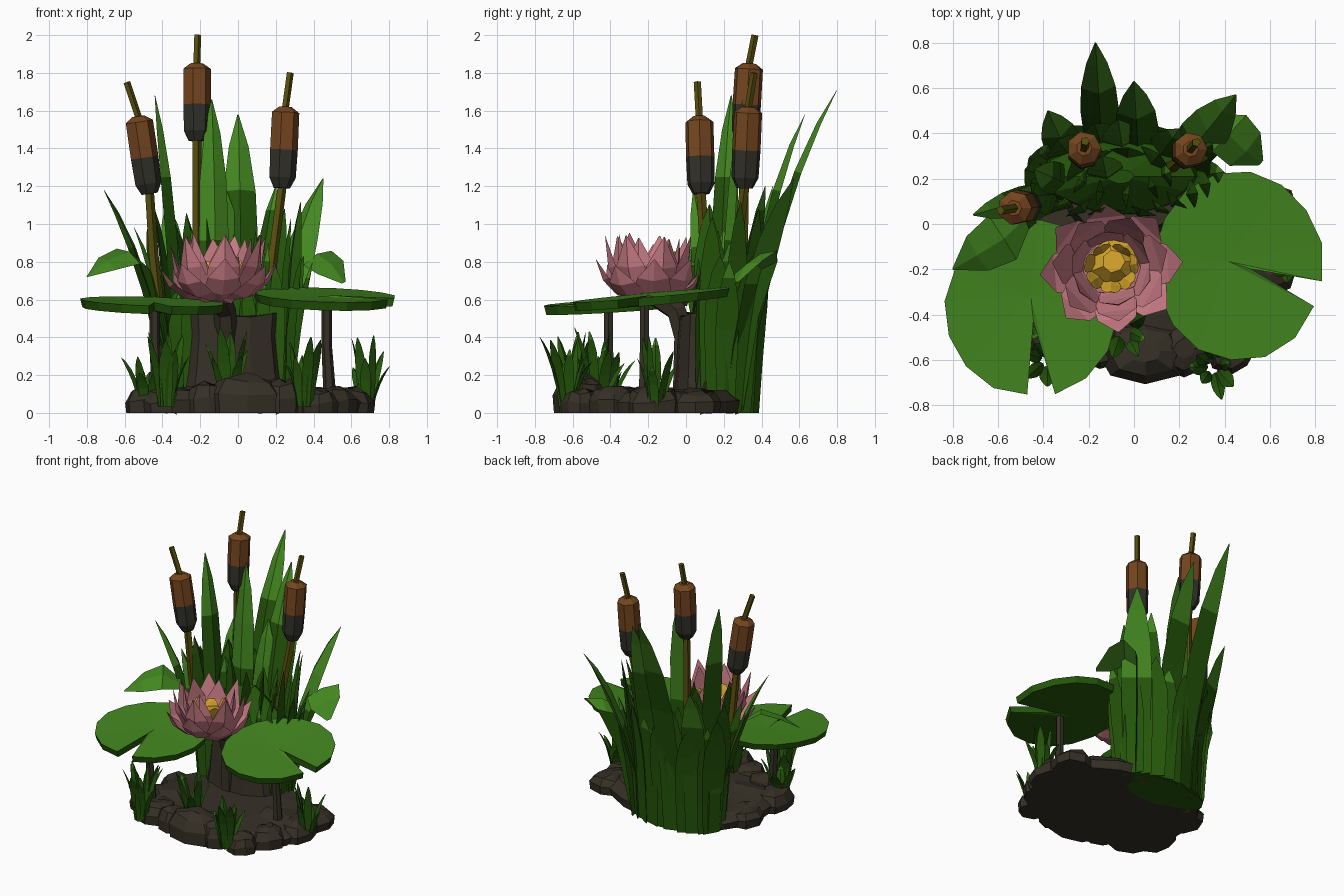
import bpy, bmesh, math, random
from mathutils import Vector as V

if "Cube" in bpy.data.objects:
    bpy.data.objects.remove(bpy.data.objects["Cube"])

random.seed(4)
R = random.uniform

def mat(name, c):
    m = bpy.data.materials.new(name)
    m.diffuse_color = (*c, 1)
    m.use_nodes = True
    m.node_tree.nodes["Principled BSDF"].inputs["Base Color"].default_value = m.diffuse_color
    return m

LIGHT = mat("leaf green", (0.056, 0.24, 0.014))
DARK = mat("deep green", (0.018, 0.092, 0.003))
BROWN = mat("cattail brown", (0.175, 0.06, 0.014))
CHAR = mat("cattail charcoal", (0.031, 0.03, 0.022))
MUD = mat("mud", (0.036, 0.029, 0.019))
PINK = mat("petal pink", (0.58, 0.2, 0.235))
GOLD = mat("stamen gold", (0.68, 0.38, 0.025))
OLIVE = mat("stalk olive", (0.095, 0.075, 0.004))

def finish(bm, name, mats):
    bmesh.ops.recalc_face_normals(bm, faces=bm.faces)
    me = bpy.data.meshes.new(name)
    bm.to_mesh(me)
    bm.free()
    for m in mats:
        me.materials.append(m)
    ob = bpy.data.objects.new(name, me)
    bpy.context.collection.objects.link(ob)
    return ob

def loft(bm, rings, mis=None):
    """Join rings of points into a closed solid; mis = material per span."""
    vs = [[bm.verts.new(p) for p in r] for r in rings]
    n = len(rings[0])
    for k in range(len(vs) - 1):
        for i in range(n):
            j = (i + 1) % n
            f = bm.faces.new((vs[k][i], vs[k][j], vs[k+1][j], vs[k+1][i]))
            f.material_index = mis[k] if mis else 0
    for r, m in ((vs[0], 0), (vs[-1], -1)):
        f = bm.faces.new(r)
        f.material_index = mis[m] if mis else 0

def ribbon(bm, pts, widths, fold=0.25, light_from=99, tilt=0):
    """Folded leaf with a triangular section, widest across its lean direction."""
    pts = [V(p) for p in pts]
    lean = pts[-1] - pts[-3]
    side = V((-lean.y, lean.x, 0)).normalized() + V((0, 0, tilt))
    rings = []
    for i, p in enumerate(pts):
        t = (pts[min(i+1, len(pts)-1)] - pts[max(i-1, 0)]).normalized()
        w = max(widths[i], 0.006) / 2
        rings.append([p - side * w, p + side * w, p + t.cross(side) * w * 2 * fold])
    loft(bm, rings, [int(k >= light_from) for k in range(len(pts) - 1)])

def blade(bm, base, tip, w, light=3):
    """Blade that rises steeply then leans towards its tip."""
    b, t = V(base), V(tip)
    c = V((b.x + (t.x-b.x)*.25, b.y + (t.y-b.y)*.25, b.z + (t.z-b.z)*.6))
    pts = [b*(1-s)**2 + c*2*s*(1-s) + t*s*s for s in (0, .25, .5, .7, .87, 1)]
    ribbon(bm, pts, [w*k for k in (.75, .9, 1, .9, .55, 0)], .22, light)

def tube(bm, pts, radii, n=6, mis=None):
    rings = []
    for i, p in enumerate(map(V, pts)):
        t = V(pts[min(i+1, len(pts)-1)]) - V(pts[max(i-1, 0)])
        q = V((0, 0, 1)).rotation_difference(t)
        rings.append([p + q @ V((radii[i]*math.cos(a*math.tau/n), radii[i]*math.sin(a*math.tau/n), 0))
                      for a in range(n)])
    loft(bm, rings, mis)

def mound(bm, c, levels, n, jit):
    """Irregular stacked rings: levels = (rx, ry, z)."""
    j = [R(1-jit, 1+jit) for _ in range(n)]
    loft(bm, [[(c[0]+rx*j[i]*math.cos(i*math.tau/n), c[1]+ry*j[i]*math.sin(i*math.tau/n),
                z + (R(-.015, .015) if z > 0 else 0)) for i in range(n)] for rx, ry, z in levels])

# mud base
bm = bmesh.new()
mound(bm, (.05, -.16), [(.6, .49, 0), (.62, .5, .06), (.55, .44, .11), (.3, .25, .13)], 18, .05)
finish(bm, "mud_base", [MUD])

# rocks around the rim
bm = bmesh.new()
for x, y, rx, ry, h in [(.05, -.56, .2, .14, .2), (-.15, -.53, .13, .12, .16), (.22, -.55, .12, .12, .17),
                        (-.35, -.46, .16, .14, .13), (-.48, -.34, .13, .15, .13), (.43, -.56, .11, .1, .12),
                        (.5, -.38, .13, .13, .13), (.6, -.17, .12, .15, .13), (-.45, -.03, .13, .14, .11),
                        (.58, .05, .15, .13, .12)]:
    mound(bm, (x, y), [(rx*.95, ry*.95, 0), (rx, ry, h*.45), (rx*.75, ry*.75, h*.85), (rx*.35, ry*.35, h)], 8, .1)
finish(bm, "rim_rocks", [MUD])

# stump behind the flower, with the flower stem
bm = bmesh.new()
mound(bm, (-.04, .1), [(.3, .17, 0), (.26, .15, .2), (.24, .14, .4), (.25, .13, .52)], 11, .08)
finish(bm, "mud_stump", [MUD])
bm = bmesh.new()
tube(bm, [(-.06, -.01, .05), (-.06, -.01, .4), (-.07, -.05, .54), (-.1, -.16, .62)], [.07, .06, .06, .06])
finish(bm, "flower_stem", [MUD])

# solid heart of the reed clump
bm = bmesh.new()
mound(bm, (-.06, .21), [(.34, .15, 0), (.36, .17, .3), (.33, .16, .6), (.06, .03, .8)], 14, .06)
finish(bm, "reed_clump_core", [DARK])

# tall blades, then the filler rings
bm = bmesh.new()
for base, tip, w, li in [((-.14, .32, 0), (-.17, .8, 1.71), .17, 3), ((.02, .3, 0), (0, .63, 1.58), .19, 3),
                         ((.2, .26, 0), (.45, .57, 1.24), .21, 2), ((-.3, .18, 0), (-.44, .24, 1.68), .15, 3),
                         ((-.28, .28, 0), (-.38, .5, 1.12), .17, 3), ((-.36, .14, 0), (-.71, .04, 1.18), .13, 3),
                         ((-.12, .2, 0), (-.14, .3, 1.66), .16, 2), ((-.34, .1, 0), (-.55, .12, .98), .13, 3),
                         ((.1, .28, 0), (.2, .42, 1.2), .15, 4), ((-.05, .33, 0), (-.07, .46, 1.2), .17, 2)]:
    blade(bm, base, tip, w, li)
for n, ring, lo, hi in ((24, 1, .75, 1.12), (9, .5, .85, 1.1)):
    for i in range(n):
        a = i * math.tau / n
        s = math.sin(a)
        front = s < -.6 and abs(math.cos(a)) < .75
        h, k = (R(.62, .85), 1.05) if front and ring == 1 else (R(lo, hi), R(1.15, 1.4))
        bx, by = .34*ring*math.cos(a), .16*ring*s
        blade(bm, (-.06+bx, .21+by, 0), (-.06+bx*k, .21+by*k + (.03 if s > 0 else .02), h), R(.12, .18),
              4 if i % 5 == 0 else 9)
finish(bm, "reed_blades", [DARK, LIGHT])

# leaves bent over to each side
bm = bmesh.new()
ribbon(bm, [(-.34, .1, 0), (-.42, .06, .5), (-.49, .02, .77), (-.58, -.06, .83), (-.69, -.13, .79), (-.8, -.2, .72)],
       [.06, .07, .1, .23, .18, 0], .1, 2, -.35)
ribbon(bm, [(.22, .28, 0), (.28, .36, .5), (.35, .44, .78), (.42, .4, .82), (.49, .33, .77), (.56, .27, .69)],
       [.06, .07, .12, .22, .2, .03], .1, 2, .35)
finish(bm, "bent_leaves", [DARK, LIGHT])

# cattails: stalk, head start, head end, tip
for name, base, mid, lo, hi, tip in [
        ("left", (-.36, .12, 0), (-.45, .1, .85), (-.47, .08, 1.16), (-.53, .07, 1.57), (-.59, .06, 1.75)),
        ("middle", (-.23, .28, 0), (-.22, .3, .75), (-.22, .31, 1.44), (-.22, .335, 1.85), (-.215, .365, 2.0)),
        ("right", (.1, .22, 0), (.18, .26, .8), (.23, .31, 1.19), (.25, .33, 1.62), (.275, .36, 1.8))]:
    bm = bmesh.new()
    tube(bm, [base, mid, lo, hi, tip], [.03, .028, .026, .02, .02], 5)
    finish(bm, name + "_cattail_stalk", [OLIVE])
    bm = bmesh.new()
    a, b = V(lo), V(hi)
    tube(bm, [a.lerp(b, t) for t in (0, .13, .47, .93, 1)], [.045, .073, .077, .076, .035], 7, [0, 0, 1, 1])
    finish(bm, name + "_cattail_head", [CHAR, BROWN])

# lily pads with a notch, dark underneath
def pad(name, c, rx, ry, notch, half, slope, stalk):
    bm = bmesh.new()
    n, rim = 15, []
    for i in range(n + 1):
        a = notch + half + (math.tau - 2*half) * i / n
        k = R(.98, 1.02)
        rim.append((c[0]+rx*k*math.cos(a), c[1]+ry*k*math.sin(a)))
    rim.append((c[0]+.06*math.cos(notch), c[1]+.06*math.sin(notch)))
    zf = lambda x, y: c[2] + slope[0]*(x-c[0]) + slope[1]*(y-c[1])
    top = [bm.verts.new((x, y, zf(x, y))) for x, y in rim]
    bot = [bm.verts.new((c[0]+(x-c[0])*.97, c[1]+(y-c[1])*.97, zf(x, y)-.045)) for x, y in rim]
    m = len(rim)
    ct = bm.verts.new((c[0]-.05*math.cos(notch), c[1]-.05*math.sin(notch), c[2]-.008))
    cb = bm.verts.new(ct.co - V((0, 0, .045)))
    for i in range(m):
        j = (i + 1) % m
        bm.faces.new((top[i], top[j], ct)).material_index = 1
        bm.faces.new((bot[i], cb, bot[j]))
        bm.faces.new((top[i], bot[i], bot[j], top[j]))
    finish(bm, name, [DARK, LIGHT])
    bm = bmesh.new()
    tube(bm, [(stalk[0], stalk[1], .03), (stalk[0]-.02, stalk[1], .35), (stalk[0]-.02, stalk[1], c[2]-.02)],
         [.035, .028, .028])
    finish(bm, name + "_stalk", [MUD])

pad("left_lily_pad", (-.45, -.37, .59), .385, .39, math.radians(-84), .16, (-.035, .06), (-.42, -.41))
pad("right_lily_pad", (.46, -.18, .625), .375, .42, math.radians(-18), .14, (-.03, .09), (.49, -.22))

# water lily: three rings of petals over a cup
FX, FY = -.1, -.195
def petals(bm, n, off, prof, widths, fold):
    for i in range(n):
        a = off + i * math.tau / n
        h = R(-.03, .03)
        ribbon(bm, [(FX + r*math.cos(a), FY + r*.9*math.sin(a), z + h*k/3) for k, (r, z) in enumerate(prof)],
               widths, fold)

bm = bmesh.new()
mound(bm, (FX, FY), [(.08, .07, .59), (.15, .13, .65), (.13, .12, .7)], 9, .03)
petals(bm, 8, .1, [(.05, .6), (.17, .64), (.25, .7), (.315, .79)], [.06, .2, .17, 0], -.15)
petals(bm, 7, .35, [(.05, .61), (.15, .66), (.21, .76), (.26, .91)], [.06, .19, .17, 0], -.18)
petals(bm, 6, .7, [(.04, .62), (.12, .7), (.155, .8), (.18, .95)], [.06, .16, .16, 0], -.18)
finish(bm, "lily_petals", [PINK])

# golden stamens
bm = bmesh.new()
mound(bm, (FX+.01, FY+.03), [(.1, .1, .66), (.11, .1, .72), (.05, .05, .77)], 7, .06)
petals(bm, 7, .2, [(.05, .68), (.09, .74), (.11, .79), (.12, .82)], [.06, .09, .08, .04], .15)
finish(bm, "lily_stamens", [GOLD])

# small grass tufts on the bank
bm = bmesh.new()
for x, y, h, s in [(.35, -.63, .37, .13), (.68, -.16, .38, .11), (-.48, -.42, .33, .13), (-.05, -.46, .38, .12),
                   (-.38, -.6, .38, .13)]:
    for i in range(8):
        a = i * 2.4 + x * 9
        r = s * R(.4, 1.15)
        top = (x + r*math.cos(a), max(y + r*1.1*math.sin(a), -.795), R(.55, 1.12) * h + .03)
        blade(bm, (x + .035*math.cos(a), y + .035*math.sin(a), .03), top, R(.05, .075), 4 if i % 4 == 0 else 9)
finish(bm, "grass_tufts", [DARK, LIGHT])
